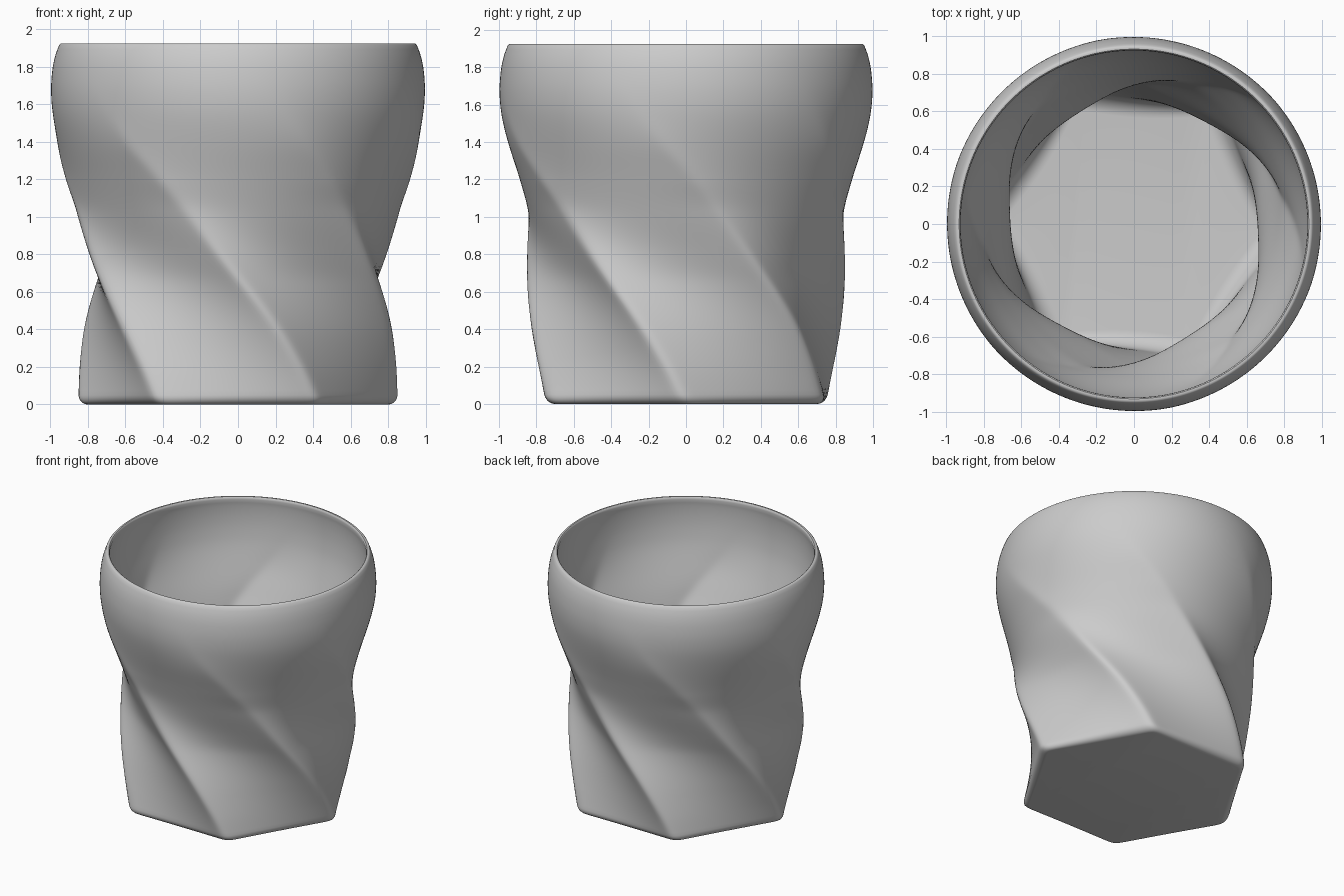
import bpy, bmesh, math

if "Cube" in bpy.data.objects:
    bpy.data.objects.remove(bpy.data.objects["Cube"])

N = 240          # points around each ring
H = 1.925        # height of the cup


def curve(keys, z):
    """Smooth cubic interpolation through (z, value) keys."""
    n = len(keys)
    z = min(max(z, keys[0][0]), keys[-1][0])
    i = max(k for k in range(n - 1) if keys[k][0] <= z)

    def slope(k):
        a, b = keys[max(k - 1, 0)], keys[min(k + 1, n - 1)]
        return (b[1] - a[1]) / (b[0] - a[0])
    (z0, v0), (z1, v1) = keys[i], keys[i + 1]
    d = z1 - z0
    t = (z - z0) / d
    return ((2*t**3 - 3*t**2 + 1) * v0 + (t**3 - 2*t**2 + t) * d * slope(i)
            + (3*t**2 - 2*t**3) * v1 + (t**3 - t**2) * d * slope(i + 1))


# Radius at the hexagon corners, radius at the flats, and twist, by height
CORNER = [(0, .85), (.35, .85), (.7, .85), (1.03, .875), (1.2, .918), (1.4, .969),
          (1.55, .992), (1.67, .998), (1.78, .99), (1.86, .974), (H, .95)]
FLAT = [(0, .748), (.35, .74), (.65, .74), (.8, .767), (1.0, .825), (1.2, .888), (1.4, .95),
        (1.55, .985), (1.67, .996), (1.78, .99), (1.86, .974), (H, .95)]
TWIST = [(0, 0), (.2, 7), (.45, 18), (.75, 34), (1.0, 47), (1.25, 60), (1.4, 68), (H, 90)]
WALL = [(0, .08), (.9, .08), (1.6, .065), (1.8, .05), (H, .03)]


def hexagon(a):
    """0 on a flat, 1 on a softened corner."""
    p = 44
    s = sum(max(math.cos(a - math.radians(30 + 60 * k)), 0) ** p for k in range(6))
    top = 2 ** (-1 / p) / math.cos(math.pi / 6)
    return (s ** (-1 / p) - 1) / (top - 1)


# Profile as (height, inset from outer surface): outside, rim, inside, floor
path = []
f = .05
for k in range(7):
    t = math.pi / 2 * k / 6
    path.append((f * (1 - math.cos(t)), f * (1 - math.sin(t))))
for k in range(1, 81):
    path.append((f + (H - .008 - f) * k / 80, 0))
path += [(H - .002, .004), (H, .01), (H, .018), (H - .004, .024)]
floor, g = .09, .1
for k in range(61):
    z = H - .02 + (floor + g - H + .02) * k / 60
    path.append((z, curve(WALL, z)))
for k in range(1, 9):
    t = math.pi / 2 * k / 8
    path.append((floor + g * (1 - math.sin(t)), .08 + g * (1 - math.cos(t))))

# Twisted cup body
bm = bmesh.new()
angles = [2 * math.pi * i / N for i in range(N)]
shape = [hexagon(a) for a in angles]
rings = []
for z, inset in path:
    c, fl = curve(CORNER, z), curve(FLAT, z)
    tw = math.radians(curve(TWIST, z))
    ring = []
    for a, h in zip(angles, shape):
        r = fl + (c - fl) * h - inset
        ring.append(bm.verts.new((r * math.cos(a - tw), r * math.sin(a - tw), z)))
    rings.append(ring)
for lo, hi in zip(rings, rings[1:]):
    for i in range(N):
        j = (i + 1) % N
        bm.faces.new((lo[i], lo[j], hi[j], hi[i]))
bm.faces.new(list(reversed(rings[0])))   # underside
bm.faces.new(rings[-1])                  # inner floor
bmesh.ops.recalc_face_normals(bm, faces=bm.faces[:])

mesh = bpy.data.meshes.new("twisted_cup")
bm.to_mesh(mesh)
bm.free()
cup = bpy.data.objects.new("twisted_cup", mesh)
bpy.context.collection.objects.link(cup)
bpy.context.view_layer.objects.active = cup
cup.select_set(True)
bpy.ops.object.shade_smooth_by_angle(angle=math.radians(40))
